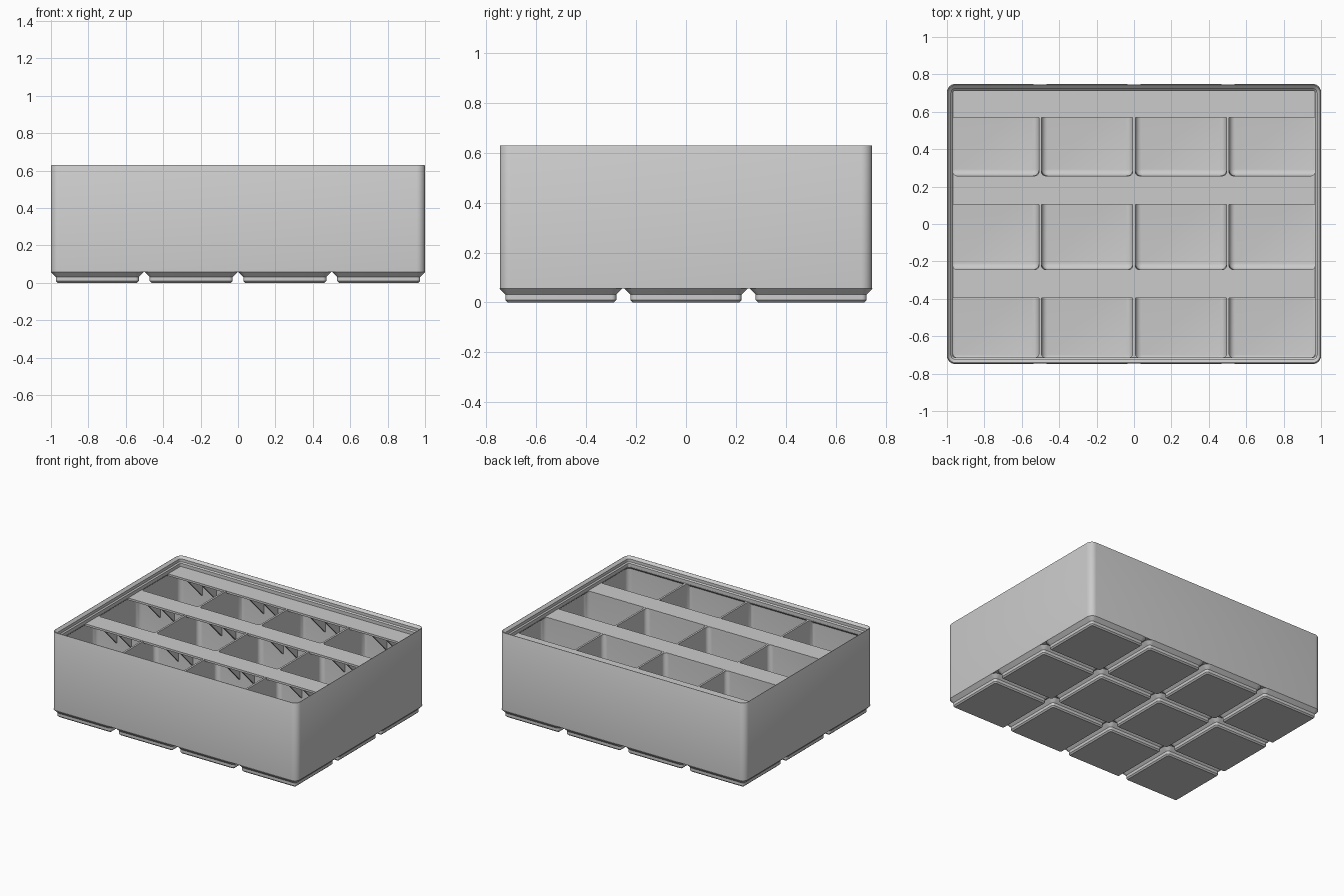
import bpy, bmesh, math
from mathutils import Vector

cube = bpy.data.objects.get("Cube")
if cube:
    bpy.data.objects.remove(cube, do_unlink=True)

PITCH = 0.5015
HX, HY, R = 1.0, 0.746, 0.045
WALL, FILLET, FLOOR = 0.011, 0.033, 0.084
FOOT_TOP, SHELF, LIP = 0.057, 0.56, 0.031
COLS = [(i - 1.5) * PITCH for i in range(4)]
ROWS = [(j - 1) * PITCH for j in range(3)]

grey = bpy.data.materials.new("light_grey")
grey.use_nodes = True
grey.diffuse_color = (0.6, 0.6, 0.6, 1)
grey.node_tree.nodes["Principled BSDF"].inputs["Base Color"].default_value = (0.6, 0.6, 0.6, 1)


def ring(bm, x0, x1, y0, y1, r, z, segs=6):
    """Rounded rectangle of vertices at height z."""
    corners = [(x1 - r, y1 - r), (x0 + r, y1 - r), (x0 + r, y0 + r), (x1 - r, y0 + r)]
    verts = []
    for q, (cx, cy) in enumerate(corners):
        for s in range(segs + 1):
            a = (q + s / segs) * math.pi / 2
            verts.append(bm.verts.new((cx + r * math.cos(a), cy + r * math.sin(a), z)))
    return verts


def loft(bm, sections):
    """Closed skin through a stack of rounded rectangles."""
    rings = [ring(bm, *s) for s in sections]
    for a, b in zip(rings, rings[1:]):
        n = len(a)
        for i in range(n):
            k = (i + 1) % n
            bm.faces.new((a[i], a[k], b[k], b[i]))
    bm.faces.new(rings[0][::-1])
    bm.faces.new(rings[-1])


def prism(bm, outline, x0, x1):
    """Extrude a (y, z) outline along x."""
    a = [bm.verts.new((x0, y, z)) for y, z in outline]
    b = [bm.verts.new((x1, y, z)) for y, z in outline]
    n = len(a)
    for i in range(n):
        k = (i + 1) % n
        bm.faces.new((a[i], a[k], b[k], b[i]))
    bm.faces.new(a[::-1])
    bm.faces.new(b)


def finish(bm, name):
    bmesh.ops.recalc_face_normals(bm, faces=bm.faces)
    mesh = bpy.data.meshes.new(name)
    bm.to_mesh(mesh)
    bm.free()
    mesh.materials.append(grey)
    obj = bpy.data.objects.new(name, mesh)
    bpy.context.collection.objects.link(obj)
    return obj


def activate(obj):
    bpy.ops.object.select_all(action='DESELECT')
    obj.select_set(True)
    bpy.context.view_layer.objects.active = obj


def smooth(obj):
    activate(obj)
    bpy.ops.object.shade_smooth_by_angle(angle=math.radians(30))


# Body block: outer wall, rounded rim, stepped stacking lip, shelf
bm = bmesh.new()
profile = [(0, FOOT_TOP), (0, 0.625), (0.002, 0.629), (0.005, 0.63), (0.0227, 0.614),
           (0.0227, 0.593), (LIP, 0.585), (LIP, SHELF)]
loft(bm, [(-HX + d, HX - d, -HY + d, HY - d, R - d, z) for d, z in profile])
body = finish(bm, "bin_body")

# Compartment pockets, filleted at the floor and tapering in under the lip
bm = bmesh.new()
half = PITCH / 2 - 0.007
cx_max, cy_max = HX - WALL, HY - WALL
lx, ly = HX - LIP - 0.002, HY - LIP - 0.002
for cx in COLS:
    for cy in ROWS:
        x0, x1 = max(cx - half, -cx_max), min(cx + half, cx_max)
        y0, y1 = max(cy - half, -cy_max), min(cy + half, cy_max)
        sections = []
        for k in range(6):
            a = k / 5 * math.pi / 2
            d = FILLET * (1 - math.sin(a))
            z = FLOOR + FILLET * (1 - math.cos(a))
            sections.append((x0 + d, x1 - d, y0 + d, y1 - d, FILLET + 0.001 - d, z))
        sections.append((x0, x1, y0, y1, FILLET + 0.001, SHELF - 0.022))
        top = (max(x0, -lx), min(x1, lx), max(y0, -ly), min(y1, ly), 0.02)
        sections += [top + (SHELF - 0.003,), top + (SHELF + 0.02,)]
        loft(bm, sections)
cutter = finish(bm, "pocket_cutter")
cutter.hide_render = True

cut = body.modifiers.new("pockets", 'BOOLEAN')
cut.operation = 'DIFFERENCE'
cut.solver = 'EXACT'
cut.object = cutter
activate(body)
bpy.ops.object.modifier_apply(modifier=cut.name)
bpy.data.objects.remove(cutter, do_unlink=True)
smooth(body)

# Feet: chamfered pads in a grid
bm = bmesh.new()
foot = [(0.2125, 0.01, 0), (0.222, 0.019, 0.0095), (0.222, 0.019, 0.031), (0.2478, R, FOOT_TOP)]
for cx in COLS:
    for cy in ROWS:
        loft(bm, [(cx - h, cx + h, cy - h, cy + h, r, z) for h, r, z in foot])
smooth(finish(bm, "base_feet"))

# Label shelves along the back of each row, each held by pairs of gussets
shelves, gussets = bmesh.new(), bmesh.new()
top, under = SHELF + 0.001, SHELF - 0.014
for front, back, wall in [(-0.395, -0.244, -0.255), (0.105, 0.257, 0.246), (0.57, 0.722, 0.737)]:
    prism(shelves, [(front, under), (back, under), (back, top), (front, top)], -0.975, 0.975)
    for cx in COLS:
        for x in (cx - 0.058, cx + 0.058):
            prism(gussets, [(front, under + 0.002), (wall, under + 0.002),
                            (wall, under - (wall - front))], x - 0.006, x + 0.006)
finish(shelves, "label_shelves")
finish(gussets, "shelf_gussets")
